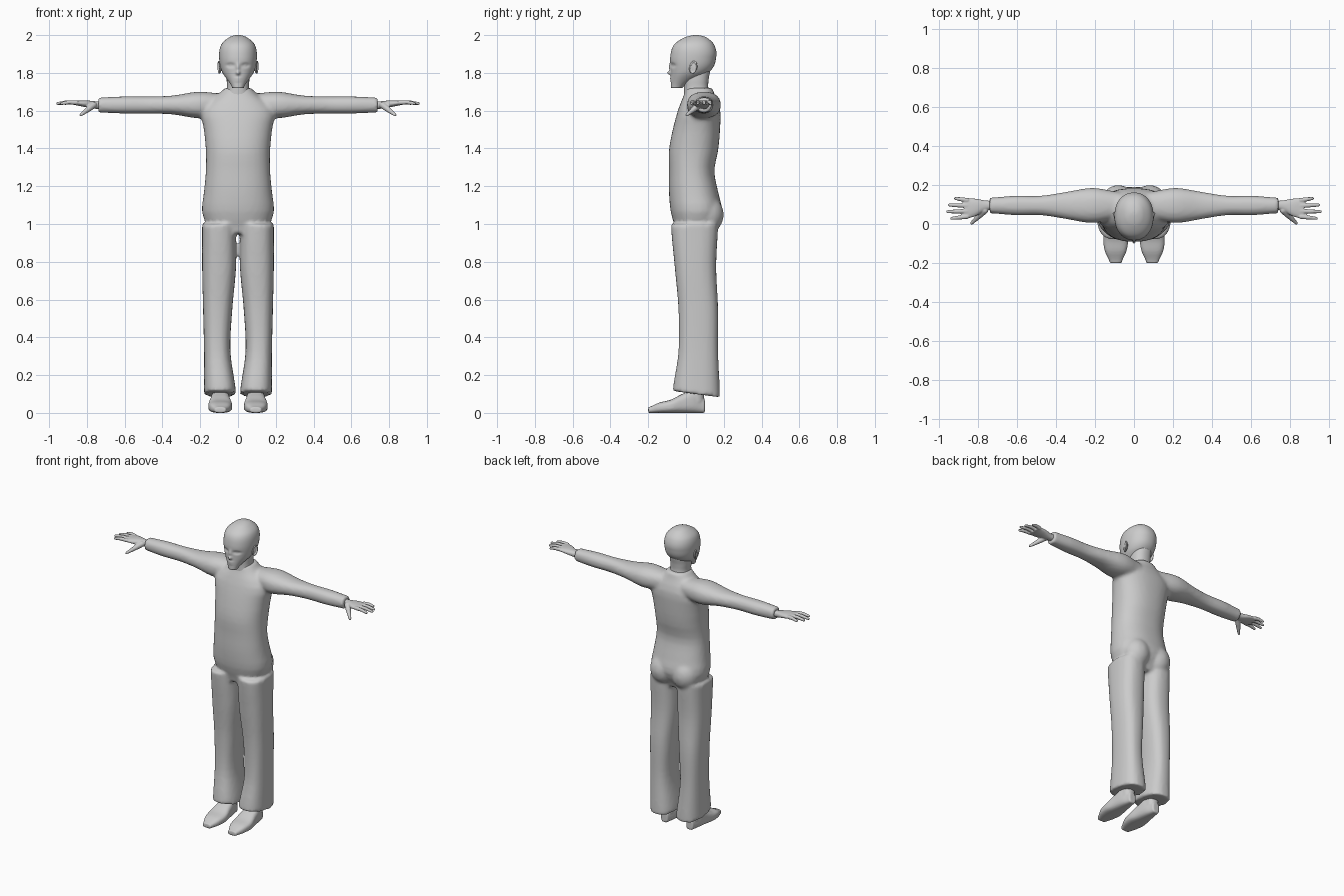
import bpy, bmesh, math
from mathutils import Vector, Matrix

cube = bpy.data.objects.get("Cube")
if cube:
    bpy.data.objects.remove(cube)

colour = (0.6, 0.6, 0.6, 1)
grey = bpy.data.materials.new("clay grey")
grey.use_nodes = True
grey.diffuse_color = colour
grey.node_tree.nodes["Principled BSDF"].inputs["Base Color"].default_value = colour


def curve(values, t):
    """Smooth curve through evenly spaced values, for t from 0 to 1."""
    if isinstance(values, (int, float)):
        return values
    last = len(values) - 1
    i = min(int(t * last), last - 1)
    f = t * last - i
    a, b, c, d = (values[min(max(i + k, 0), last)] for k in (-1, 0, 1, 2))
    slope_b, slope_c = (c - a) / 2, (d - b) / 2
    ease = f * f * (3 - 2 * f)
    return (b + (c - b) * ease + slope_b * f * (1 - f) ** 2
            - slope_c * f * f * (1 - f))


def span(middle, half):
    """Low and high edges of a part with a fixed middle."""
    return [middle - h for h in half], [middle + h for h in half]


def loft(bm, axis, start, end, across, along, side=1, steps=20, segments=32,
         power=2.3, rounded_end=False, tilt=None):
    """Skin rounded sections along an axis; across and along hold (low, high) curves."""
    loops = []
    for step in range(steps + 1):
        t = step / steps
        reach = math.sin(t * math.pi / 2) if rounded_end else t
        place = start + (end - start) * reach
        edges = [[curve(edge, t) for edge in pair] for pair in (across, along)]
        loop = []
        for k in range(segments):
            angle = math.tau * k / segments
            point = []
            for wave, (low, high) in zip((math.cos(angle), math.sin(angle)), edges):
                swing = math.copysign(abs(wave) ** (2 / power), wave)
                point.append((low + high + (high - low) * swing) / 2)
            point.insert("xyz".index(axis), place)
            if tilt:
                point[2] += tilt(point)
            point[0] *= side
            loop.append(bm.verts.new(point))
        loops.append(loop)
    for lower, upper in zip(loops, loops[1:]):
        for k in range(segments):
            bm.faces.new((lower[k - 1], lower[k], upper[k], upper[k - 1]))
    bm.faces.new(loops[0])
    bm.faces.new(loops[-1])


def ball(bm, centre, size):
    bmesh.ops.create_uvsphere(bm, u_segments=24, v_segments=14, radius=1,
                              matrix=Matrix.Translation(centre) @ Matrix.Diagonal((*size, 1)))


def digit(bm, points, radii):
    """Chain of tapered segments with round joints."""
    points = [Vector(point) for point in points]
    for point, radius in zip(points, radii):
        ball(bm, point, (radius, radius, radius))
    for p, q, r, s in zip(points, points[1:], radii, radii[1:]):
        turn = (q - p).to_track_quat("Z", "Y").to_matrix().to_4x4()
        bmesh.ops.create_cone(bm, cap_ends=True, segments=14, radius1=r, radius2=s,
                              depth=(q - p).length,
                              matrix=Matrix.Translation((p + q) / 2) @ turn)


def finish(name, bm, voxel=0, smooth=0):
    bmesh.ops.recalc_face_normals(bm, faces=bm.faces)
    mesh = bpy.data.meshes.new(name)
    bm.to_mesh(mesh)
    bm.free()
    mesh.materials.append(grey)
    mesh.shade_smooth()
    part = bpy.data.objects.new(name, mesh)
    bpy.context.collection.objects.link(part)
    if voxel:
        fuse = part.modifiers.new("fuse", "REMESH")
        fuse.mode = "VOXEL"
        fuse.voxel_size = voxel
        fuse.use_smooth_shade = True
        soften = part.modifiers.new("soften", "SMOOTH")
        soften.factor = 0.5
        soften.iterations = smooth


def hem_slope(point):
    """Trouser hems hang lower at the heel than at the toe."""
    return -0.2 * (point[1] - 0.05) * max(0, 1 - point[2] / 0.3)


# Clothed body: torso, seat, sleeves and trouser legs fused together
body = bmesh.new()
torso_width = span(0, [.15, .19, .18, .17, .17, .18, .19, .07])
torso_front = [-.05, -.08, -.09, -.09, -.09, -.07, -.04, 0]
torso_back = [.14, .19, .17, .15, .17, .18, .18, .14]
loft(body, "z", .95, 1.72, torso_width, (torso_front, torso_back), segments=48)

sleeve_depth = span(.095, [.07, .09, .07, .05, .05, .04])
sleeve_height = span(1.63, [.06, .07, .05, .045, .045, .04])
leg_width = [.01, .04, .03, .01, .01], [.18, .18, .185, .19, .19]
leg_depth = [-.07, -.04, -.04, -.06, -.08], [.18, .17, .17, .16, .17]
for side in (1, -1):
    ball(body, (side * .08, .11, 1.05), (.09, .09, .1))
    loft(body, "x", .08, .74, sleeve_depth, sleeve_height, side)
    loft(body, "z", .1, 1, leg_width, leg_depth, side, power=2.5, tilt=hem_slope)
finish("clothed_body", body, voxel=.011, smooth=4)

# Head: one lofted skull, with the face pushed in and out
head = bmesh.new()
skull_width = span(0, [.03, .085, .1, .09, .05, .01])
skull_depth = [-.08, -.08, -.083, -.065, -.01, .05], [-.02, .125, .16, .15, .11, .06]
loft(head, "z", 1.72, 2, skull_width, skull_depth, steps=70, segments=112,
     power=2.15, rounded_end=True)
# Each feature: sideways offset, height, half width, half height, forward push
features = {
    "nose tip": (0, 1.8, .01, .01, .02),
    "nose bridge": (0, 1.83, .01, .02, .01),
    "eye socket": (.04, 1.84, .02, .01, -.012),
    "eyeball": (.04, 1.84, .01, .005, .006),
    "lips": (0, 1.766, .02, .01, .007),
    "mouth line": (0, 1.766, .02, .003, -.007),
}
for vert in head.verts:
    if vert.co.y < .01:
        push = 0
        for x, z, width, height, amount in features.values():
            away = ((abs(vert.co.x) - x) / width) ** 2 + ((vert.co.z - z) / height) ** 2
            push += amount * math.exp(-away)
        vert.co.y -= push
finish("head", head)

# Neck, tucked into the collar and the skull
neck = bmesh.new()
loft(neck, "z", 1.66, 1.82, span(0, [.08, .06, .06, .06]), (-.01, [.15, .12, .12, .13]))
finish("neck", neck)

palm_depth = [.075, .07, .04, .026], [.12, .12, .13, .132]
palm_height = [1.61, 1.61, 1.62, 1.63], [1.65, 1.65, 1.655, 1.653]
finger_reach = (.08, .1, .09, .06)
shoe_width = span(.094, [.03, .055, .064, .055, .045, .025])
shoe_top = [.03, .055, .07, .1, .12, .07]
ankle_width = span(.094, [.04, .04])
for side, word in ((1, "left"), (-1, "right")):
    # Ear: flat bowl with a raised rim
    ear = bmesh.new()
    ball(ear, (0, 0, 0), (.006, .017, .028))
    for k in range(20):
        angle = math.tau * k / 20
        ball(ear, (side * .006, .018 * math.cos(angle), .03 * math.sin(angle)), [.005] * 3)
    lean = Matrix.Rotation(side * -.3, 3, "Z") @ Matrix.Rotation(-.2, 3, "X")
    bmesh.ops.rotate(ear, verts=ear.verts, matrix=lean)
    bmesh.ops.translate(ear, verts=ear.verts, vec=(side * .094, .04, 1.83))
    finish(word + "_ear", ear, voxel=.003, smooth=2)

    # Hand: palm, four spread fingers and a lowered thumb
    hand = bmesh.new()
    loft(hand, "x", .7, .87, palm_depth, palm_height, side)
    for number, reach in enumerate(finger_reach):
        root = Vector((side * .855, .038 + .028 * number, 1.643))
        tip = root + Vector((side * reach, .006 * (number - 1.5), -.005))
        knuckle = (root + tip) / 2 + Vector((0, 0, .004))
        digit(hand, (root, knuckle, tip), (.012, .011, .008))
    thumb_root = Vector((side * .765, .07, 1.63))
    thumb_tip = Vector((side * .832, .004, 1.577))
    thumb = [thumb_root.lerp(thumb_tip, k / 3) for k in range(4)]
    digit(hand, thumb, (.018, .016, .012, .008))
    finish(word + "_hand", hand, voxel=.004, smooth=3)

    # Shoe with an ankle reaching into the trouser leg
    shoe = bmesh.new()
    loft(shoe, "y", -.2, .1, shoe_width, (0, shoe_top), side, power=2.9)
    loft(shoe, "z", .06, .2, ankle_width, (0, .095), side)
    finish(word + "_shoe", shoe, voxel=.006, smooth=2)
